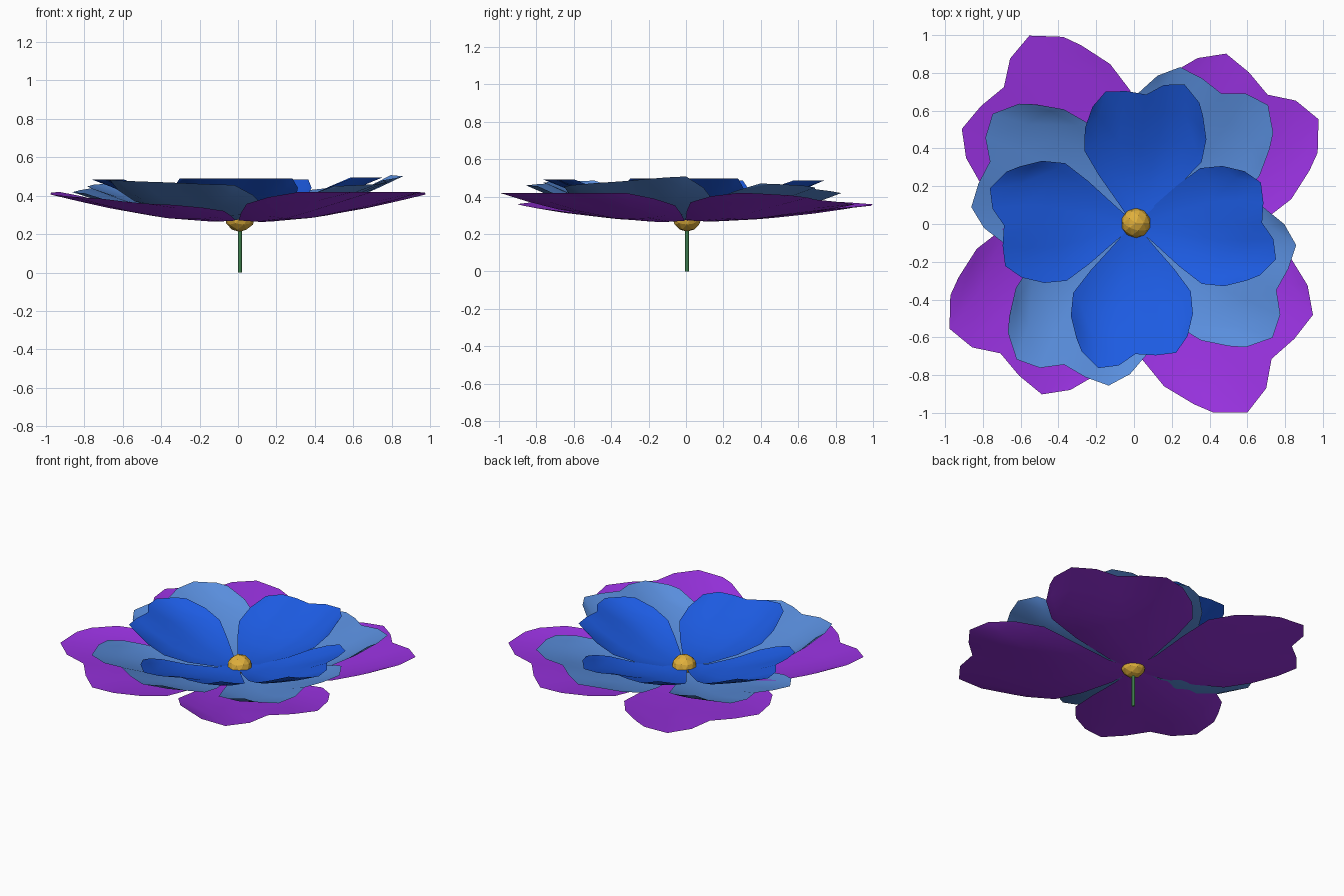
import bpy, bmesh, math
from mathutils import Vector

if "Cube" in bpy.data.objects:
    bpy.data.objects.remove(bpy.data.objects["Cube"])


def material(name, rgb):
    m = bpy.data.materials.new(name)
    m.diffuse_color = (*rgb, 1)
    m.use_nodes = True
    m.node_tree.nodes["Principled BSDF"].inputs["Base Color"].default_value = m.diffuse_color
    return m


PURPLE = material("purple", (0.32, 0.032, 0.75))
LIGHT_BLUE = material("light_blue", (0.10, 0.27, 0.72))
BLUE = material("deep_blue", (0.012, 0.105, 0.76))
GOLD = material("gold", (0.74, 0.43, 0.045))
GREEN = material("green", (0.09, 0.38, 0.13))


def finish(name, bm, mat, smooth=False):
    me = bpy.data.meshes.new(name)
    bm.to_mesh(me)
    bm.free()
    me.materials.append(mat)
    for p in me.polygons:
        p.use_smooth = smooth
    ob = bpy.data.objects.new(name, me)
    bpy.context.collection.objects.link(ob)
    return ob


# Heart-shaped petal: outer rim (along, across), and (along, width, rise, cup) rows
RIM = [(0.90, -0.45), (1.00, -0.41), (1.13, -0.28), (1.11, -0.12),
       (1.02, 0.01), (1.03, 0.17), (1.01, 0.33), (0.88, 0.42)]
ROWS = [(0.0, 0.03, 0.0, 0.0), (0.17, 0.33, -0.06, 0.008), (0.40, 0.75, 0.05, 0.035),
        (0.60, 1.06, 0.30, 0.045), (0.80, 1.10, 0.63, 0.03), (1.0, 1.0, 1.0, 0.0)]


def petal(name, mat, angle, size, base_z, tip_z, roll, cupping):
    bm = bmesh.new()
    a = math.radians(angle)
    grid = []
    for t, width, rise, cup in ROWS:
        row = []
        for u, v in RIM:
            x, y = u * t * size, v * width * size
            z = base_z + rise * (tip_z - base_z) + roll * y * t
            z += cupping * cup * (v / 0.45) ** 2
            row.append(bm.verts.new((x * math.cos(a) - y * math.sin(a),
                                     x * math.sin(a) + y * math.cos(a), z)))
        grid.append(row)
    for r0, r1 in zip(grid, grid[1:]):
        for i in range(len(RIM) - 1):
            bm.faces.new((r0[i], r1[i], r1[i + 1], r0[i + 1]))
    return finish(name, bm, mat, smooth=True)


# Three whorls of four petals: (angle, size, tip height, sideways tilt)
WHORLS = [
    ("outer_petal", PURPLE, 0.273, 0.9, [
        (43.5, 0.965, 0.385, -0.08), (133, 0.98, 0.375, 0.06),
        (223.5, 0.965, 0.385, -0.08), (315, 1.0, 0.42, 0.0)]),
    ("middle_petal", LIGHT_BLUE, 0.285, 0.6, [
        (55.5, 0.815, 0.44, -0.08), (156, 0.815, 0.44, -0.08),
        (243, 0.815, 0.47, -0.04), (334.5, 0.815, 0.48, 0.08)]),
    ("inner_petal", BLUE, 0.305, 0.75, [
        (0, 0.665, 0.495, 0.0), (84, 0.675, 0.485, 0.0),
        (180, 0.675, 0.485, 0.0), (270, 0.675, 0.49, 0.0)]),
]
for name, mat, base_z, cupping, petals in WHORLS:
    for i, (angle, size, tip_z, roll) in enumerate(petals):
        petal(f"{name}_{i + 1}", mat, angle, size, base_z, tip_z, roll, cupping)

# Faceted flower heart
bm = bmesh.new()
bmesh.ops.create_icosphere(bm, subdivisions=2, radius=0.08)
bmesh.ops.translate(bm, verts=bm.verts, vec=Vector((0.01, 0.005, 0.292)))
finish("flower_heart", bm, GOLD)

# Thin stem
bm = bmesh.new()
bmesh.ops.create_cone(bm, cap_ends=True, segments=8, radius1=0.01, radius2=0.01, depth=0.26)
bmesh.ops.translate(bm, verts=bm.verts, vec=Vector((0.01, 0.005, 0.13)))
finish("stem", bm, GREEN)
